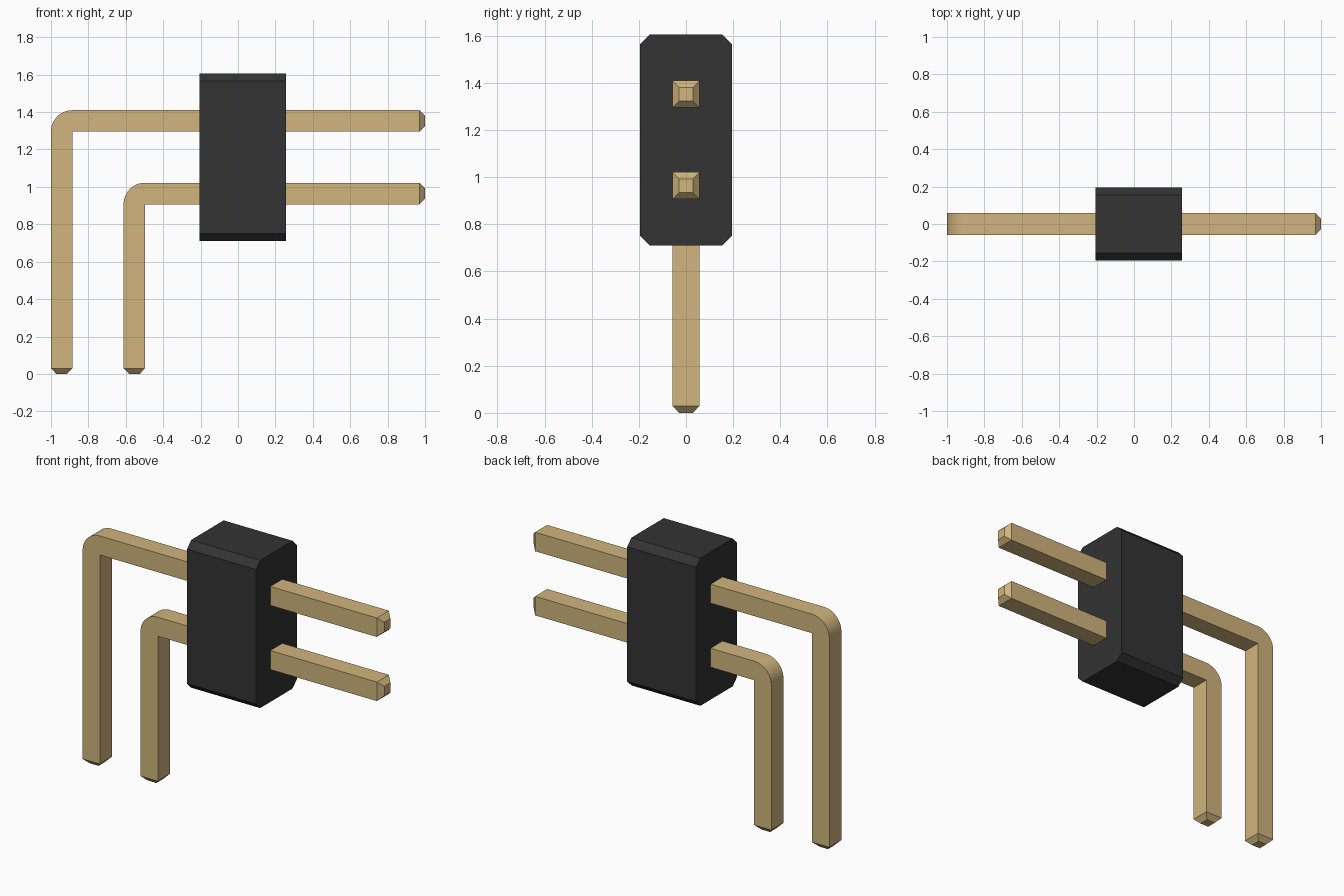
import bpy, bmesh, math
from mathutils import Vector

cube = bpy.data.objects.get("Cube")
if cube:
    bpy.data.objects.remove(cube, do_unlink=True)


def material(name, rgb):
    mat = bpy.data.materials.new(name)
    mat.use_nodes = True
    mat.diffuse_color = (*rgb, 1)
    mat.node_tree.nodes["Principled BSDF"].inputs["Base Color"].default_value = (*rgb, 1)
    return mat


gold = material("gold metal", (0.635, 0.46, 0.205))
black = material("black plastic", (0.033, 0.033, 0.033))


def prism(points, offset):
    """Extrude a closed outline along the offset vector."""
    bm = bmesh.new()
    face = bm.faces.new([bm.verts.new(p) for p in points])
    new = bmesh.ops.extrude_face_region(bm, geom=[face])["geom"]
    verts = [v for v in new if isinstance(v, bmesh.types.BMVert)]
    bmesh.ops.translate(bm, verts=verts, vec=offset)
    bmesh.ops.recalc_face_normals(bm, faces=bm.faces)
    return bm


def finish(bm, name, mat):
    mesh = bpy.data.meshes.new(name)
    bm.to_mesh(mesh)
    bm.free()
    mesh.materials.append(mat)
    obj = bpy.data.objects.new(name, mesh)
    bpy.context.collection.objects.link(obj)
    return obj


WIDTH, TIP, BEND_STEPS = 0.115, 0.03, 12


def bent_pin(name, left, top):
    """Square pin with a rounded outer bend, a sharp inner one and tapered tips."""
    half = WIDTH / 2
    inner_x, inner_z = left + WIDTH, top - WIDTH
    outline = [(inner_x, TIP), (left, TIP)]
    for i in range(BEND_STEPS + 1):
        a = math.pi - i * math.pi / 2 / BEND_STEPS
        outline.append((inner_x + WIDTH * math.cos(a), inner_z + WIDTH * math.sin(a)))
    outline += [(1 - TIP, top), (1 - TIP, inner_z), (inner_x, inner_z)]
    bm = prism([(x, -half, z) for x, z in outline], (0, WIDTH, 0))

    # Tapered tips on the two open ends
    for direction in (Vector((1, 0, 0)), Vector((0, 0, -1))):
        end = max(bm.faces, key=lambda f: f.calc_center_median().dot(direction))
        tip = bmesh.ops.extrude_discrete_faces(bm, faces=[end])["faces"][0]
        centre = tip.calc_center_median()
        for v in tip.verts:
            v.co = centre + (v.co - centre) * 0.5 + direction * TIP
    obj = finish(bm, name, gold)

    # Smooth only the rounded bend
    bpy.ops.object.select_all(action="DESELECT")
    obj.select_set(True)
    bpy.context.view_layer.objects.active = obj
    bpy.ops.object.shade_smooth_by_angle(angle=math.radians(20))


bent_pin("upper_pin", -1.0, 1.41)
bent_pin("lower_pin", -0.612, 1.022)

# Housing block with chamfered long edges
Y, Z, CUT, MID = 0.195, 0.447, 0.04, 1.158
outline = []
for sy, sz in ((1, 1), (-1, 1), (-1, -1), (1, -1)):
    corner = [(sy * Y, sz * (Z - CUT)), (sy * (Y - CUT), sz * Z)]
    outline += corner if sy * sz > 0 else corner[::-1]
finish(prism([(-0.205, y, MID + z) for y, z in outline], (0.462, 0, 0)), "housing", black)
